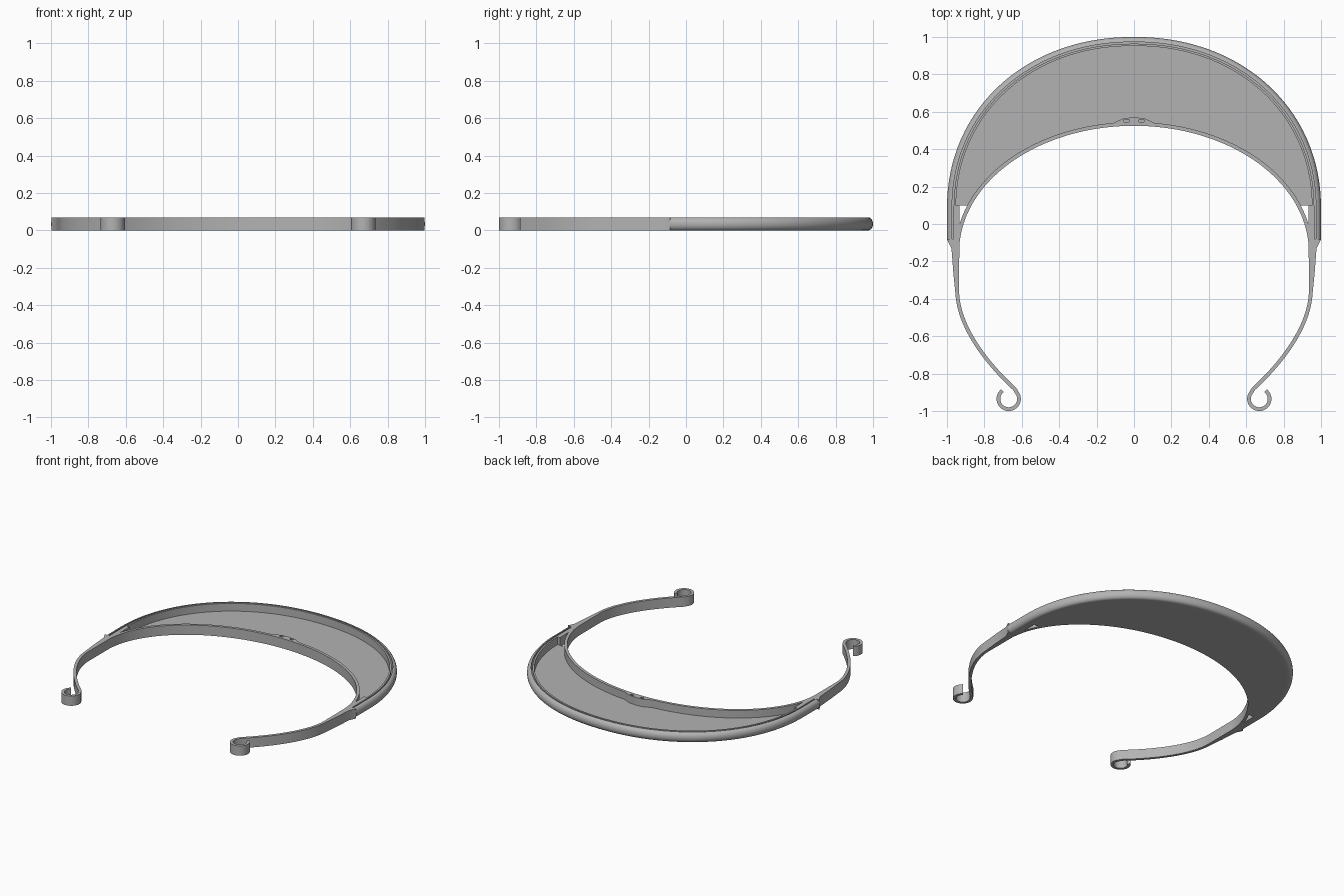
import bpy, bmesh, math
from mathutils import Vector
from mathutils.geometry import interpolate_bezier

cube = bpy.data.objects.get("Cube")
if cube:
    bpy.data.objects.remove(cube, do_unlink=True)

HEIGHT = 0.07
FLOOR = 0.015

grey = bpy.data.materials.new("plain grey")
grey.use_nodes = True
grey.diffuse_color = (0.45, 0.45, 0.45, 1)
grey.node_tree.nodes["Principled BSDF"].inputs["Base Color"].default_value = (0.45, 0.45, 0.45, 1)


def finish(name, bm):
    bmesh.ops.recalc_face_normals(bm, faces=bm.faces)
    mesh = bpy.data.meshes.new(name)
    bm.to_mesh(mesh)
    bm.free()
    mesh.materials.append(grey)
    obj = bpy.data.objects.new(name, mesh)
    bpy.context.collection.objects.link(obj)
    bpy.ops.object.select_all(action="DESELECT")
    obj.select_set(True)
    bpy.context.view_layer.objects.active = obj
    bpy.ops.object.shade_smooth_by_angle(angle=math.radians(35))
    return obj


def normals(path):
    out = []
    for i in range(len(path)):
        t = (path[min(i + 1, len(path) - 1)] - path[max(i - 1, 0)]).normalized()
        out.append(Vector((-t.y, t.x)))
    return out


def sweep(name, path, section):
    """Sweep a closed (inward offset, height) section along a flat path."""
    bm = bmesh.new()
    rings = []
    for p, n in zip(path, normals(path)):
        rings.append([bm.verts.new((*(p + n * o), z)) for o, z in section])
    k = len(section)
    for a, b in zip(rings, rings[1:]):
        for j in range(k):
            bm.faces.new((a[j], a[(j + 1) % k], b[(j + 1) % k], b[j]))
    bm.faces.new(rings[0])
    bm.faces.new(rings[-1])
    return finish(name, bm)


def prism(name, outline, top=HEIGHT):
    bm = bmesh.new()
    face = bm.faces.new([bm.verts.new((x, y, 0)) for x, y in outline])
    moved = bmesh.ops.extrude_face_region(bm, geom=[face], use_keep_orig=True)["geom"]
    for v in moved:
        if isinstance(v, bmesh.types.BMVert):
            v.co.z = top
    return finish(name, bm)


def mirror(points):
    return [Vector((-p[0], p[1])) for p in points]


# Outer rim: rounded outside, with a narrow slot open at the top
STEPS = 96
arch = []
for i in range(STEPS + 1):
    a = math.pi * i / STEPS
    c, s = math.cos(a), max(math.sin(a), 0)
    arch.append(Vector((math.copysign(abs(c) ** 0.953, c), 0.08 + 0.92 * s ** 0.953)))
side = [Vector((1, y)) for y in (-0.085, -0.03, 0.03)]
rim_path = side + arch + mirror(side[::-1])

section = []
for i in range(11):
    a = math.radians(-90 + 18 * i)
    section.append((0.026 * (1 - math.cos(a)), 0.035 + 0.035 * math.sin(a)))
section += [(0.027, HEIGHT), (0.027, FLOOR), (0.036, FLOOR),
            (0.036, HEIGHT), (0.048, HEIGHT), (0.048, 0)]
sweep("slotted_rim", rim_path, section)

# Headband: brow arc, straight temple, sprung arm and curled hook in one strip
half = []
for i in range(49):
    a = math.radians(90 - 90 * i / 48)
    half.append(Vector((0.945 * math.cos(a), -0.15 + 0.685 * math.sin(a))))
half.append(Vector((0.945, -0.26)))
arm = interpolate_bezier(Vector((0.945, -0.37)), Vector((0.935, -0.57)),
                         Vector((0.76, -0.77)), Vector((0.64, -0.88)), 24)
half += [Vector((p[0], p[1])) for p in arm]
for i in range(33):
    a = math.radians(145 + 268 * i / 32)
    half.append(Vector((0.67 + 0.055 * math.cos(a), -0.935 + 0.055 * math.sin(a))))
band_path = half[::-1] + mirror(half[1:])
T = 0.01
sweep("headband", band_path, [(-T, 0), (-T, HEIGHT), (T, HEIGHT), (T, 0)])

# Thin floor between rim and headband, stopping short of the temples
outer = [p + n * 0.04 for p, n in zip(rim_path, normals(rim_path)) if p.y > 0.1]
outer = [Vector((0.96, 0.1))] + outer + [Vector((-0.96, 0.1))]
start = math.asin(0.25 / 0.685)
inner = []
for i in range(61):
    a = start + (math.pi - 2 * start) * i / 60
    inner.append(Vector((0.945 * math.cos(a), -0.15 + 0.685 * math.sin(a))))
prism("visor_floor", outer + inner[::-1], FLOOR)

# Tapered joints that blend the rim ends into the arms
joint = [(0.935, -0.37), (0.955, -0.37), (0.966, -0.26), (0.976, -0.13), (0.998, -0.086),
         (0.974, -0.08), (0.955, -0.08), (0.954, 0.1), (0.932, 0.1), (0.934, -0.1)]
prism("left_joint", joint)
prism("right_joint", mirror(joint))

# Small clip behind the brow with two narrow openings
clip = [Vector(p) for p in ((0.11, 0.535), (0.055, 0.562), (0, 0.566))]
clip_path = clip + mirror(clip[-2::-1])
sweep("brow_clip", clip_path, [(-0.004, 0), (-0.004, HEIGHT), (0.004, HEIGHT), (0.004, 0)])
prism("clip_centre", [(-0.03, 0.535), (0.03, 0.535), (0.025, 0.565), (-0.025, 0.565)])
web = [(0.05, 0.535), (0.105, 0.53), (0.055, 0.562)]
prism("left_clip_web", web)
prism("right_clip_web", mirror(web))
